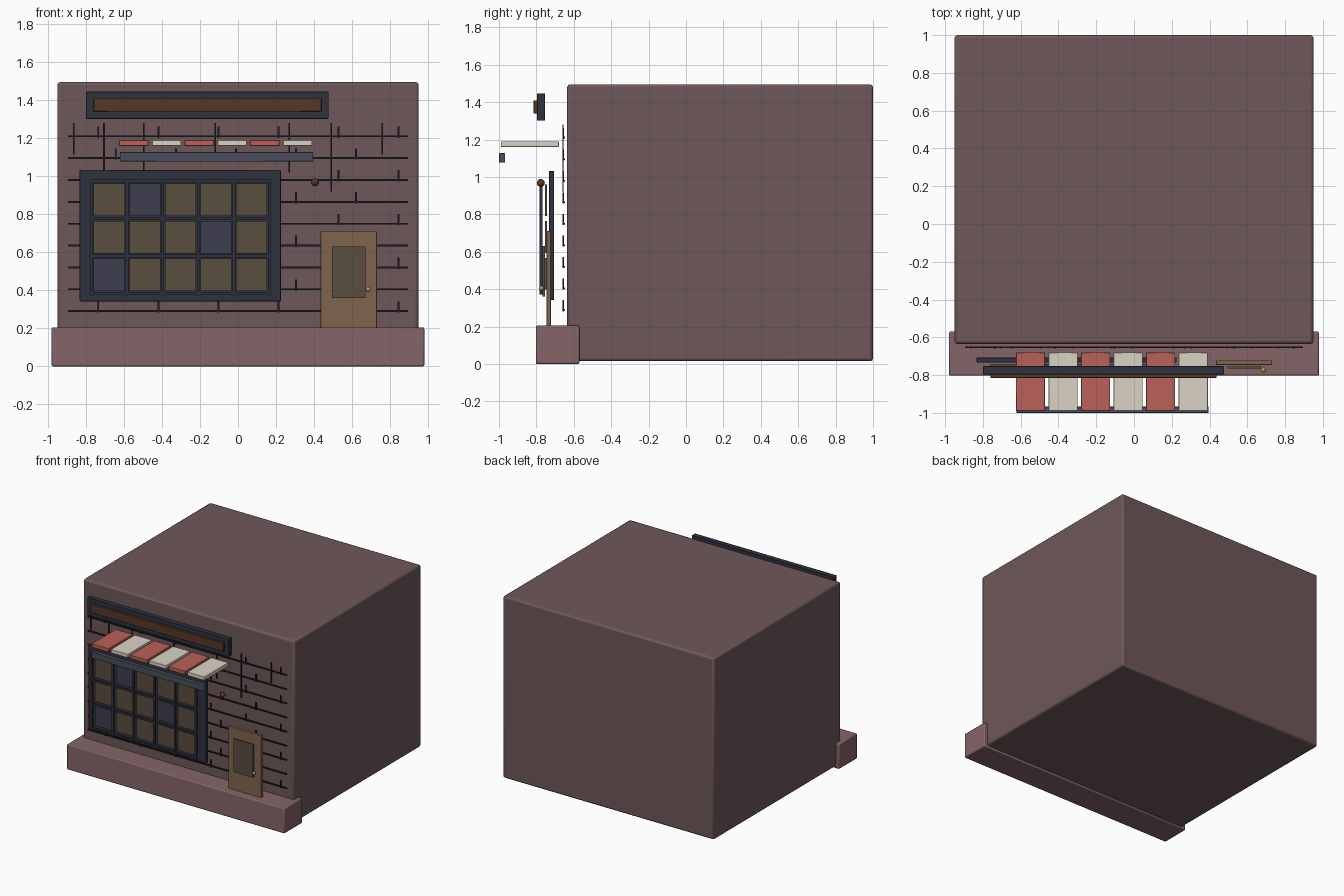
import bpy

if "Cube" in bpy.data.objects:
    bpy.data.objects.remove(bpy.data.objects["Cube"])

mats = {}


def mat(name, r, g, b):
    m = bpy.data.materials.new(name)
    m.diffuse_color = (*[(c / 255) ** 2.2 for c in (r, g, b)], 1)
    m.use_nodes = True
    m.node_tree.nodes["Principled BSDF"].inputs["Base Color"].default_value = m.diffuse_color
    mats[name] = m


mat("wall", 110, 88, 90)
mat("plinth", 132, 100, 104)
mat("mortar", 38, 36, 42)
mat("frame", 50, 52, 64)
mat("steel", 76, 80, 92)
mat("sign_panel", 88, 58, 42)
mat("lit_glass", 90, 78, 64)
mat("dark_glass", 64, 64, 80)
mat("red", 186, 96, 90)
mat("cream", 218, 210, 196)
mat("door", 128, 100, 80)
mat("brass", 190, 150, 80)
mat("lamp", 90, 58, 38)


def box(name, x, y, z, material, bevel=0.0):
    """Box from (min, max) ranges on each axis."""
    bpy.ops.mesh.primitive_cube_add(size=1, location=[(a + b) / 2 for a, b in (x, y, z)])
    ob = bpy.context.object
    ob.name = name
    ob.scale = [b - a for a, b in (x, y, z)]
    bpy.ops.object.transform_apply(location=False, rotation=False, scale=True)
    ob.data.materials.append(mats[material])
    if bevel:
        m = ob.modifiers.new("bevel", "BEVEL")
        m.width = bevel
        m.segments = 2
        bpy.ops.object.shade_smooth_by_angle()
    return ob


def ball(name, loc, r, material):
    bpy.ops.mesh.primitive_uv_sphere_add(segments=16, ring_count=10, radius=r, location=loc)
    ob = bpy.context.object
    ob.name = name
    ob.data.materials.append(mats[material])
    bpy.ops.object.shade_smooth()


# Building shell and front plinth
box("building", (-0.95, 0.95), (-0.635, 1.0), (0.015, 1.495), "wall", 0.015)
box("plinth", (-0.98, 0.98), (-0.803, -0.57), (0, 0.205), "plinth", 0.008)

# Brick courses: horizontal joints, with staggered vertical joints
for i in range(9):
    z = 1.21 - i * 0.115
    box("brick_course", (-0.895, 0.895), (-0.656, -0.648), (z - 0.005, z + 0.005), "mortar")
    start, count = ((-0.735, 6), (-0.643, 5))[i % 2]
    for k in range(count):
        x = start + k * 0.316
        zc = z + 0.022
        box("brick_joint", (x - 0.005, x + 0.005), (-0.66, -0.652),
            (zc - 0.03, zc + 0.03), "mortar")

# Rain streaks down the wall
for x, length in ((-0.865, 0.165), (-0.705, 0.25), (-0.495, 0.26), (-0.12, 0.2),
                  (0.27, 0.26), (0.49, 0.36), (0.76, 0.165)):
    box("wall_streak", (x - 0.004, x + 0.004), (-0.66, -0.654), (1.28 - length, 1.28), "mortar")

# Sign board, left blank
box("sign_frame", (-0.8, 0.476), (-0.797, -0.753), (1.302, 1.446), "frame", 0.004)
box("sign_panel", (-0.76, 0.438), (-0.815, -0.795), (1.34, 1.41), "sign_panel", 0.003)

# Striped awning and its front rail
for i in range(6):
    x = -0.625 + i * 0.1723
    box("awning_slat", (x, x + 0.154), (-0.99, -0.68), (1.16, 1.19), ("red", "cream")[i % 2], 0.003)
box("awning_rail", (-0.622, 0.395), (-1.0, -0.967), (1.077, 1.127), "steel", 0.003)

# Shop window: backing frame, panes and glazing bars
box("window_frame", (-0.833, 0.225), (-0.733, -0.706), (0.342, 1.032), "frame", 0.004)
dark = {(1, 0), (3, 1), (0, 2)}
for c in range(5):
    for r in range(3):
        x, z = -0.677 + c * 0.187, 0.876 - r * 0.197
        box("window_pane", (x - 0.082, x + 0.082), (-0.754, -0.742), (z - 0.085, z + 0.085),
            "dark_glass" if (c, r) in dark else "lit_glass")
for c in range(6):
    x = -0.77 + c * 0.187
    box("vertical_bar", (x - 0.008, x + 0.008), (-0.782, -0.768), (0.372, 0.982), "frame")
for r in range(4):
    z = 0.974 - r * 0.197
    box("horizontal_bar", (-0.78, 0.173), (-0.78, -0.769), (z - 0.008, z + 0.008), "frame")

# Door with glass and knob, and wall lamp
box("door", (0.434, 0.731), (-0.746, -0.722), (0.2, 0.71), "door", 0.003)
box("door_glass", (0.495, 0.672), (-0.766, -0.754), (0.36, 0.63), "lit_glass")
ball("door_knob", (0.685, -0.773, 0.405), 0.013, "brass")
ball("wall_lamp", (0.405, -0.776, 0.968), 0.021, "lamp")
